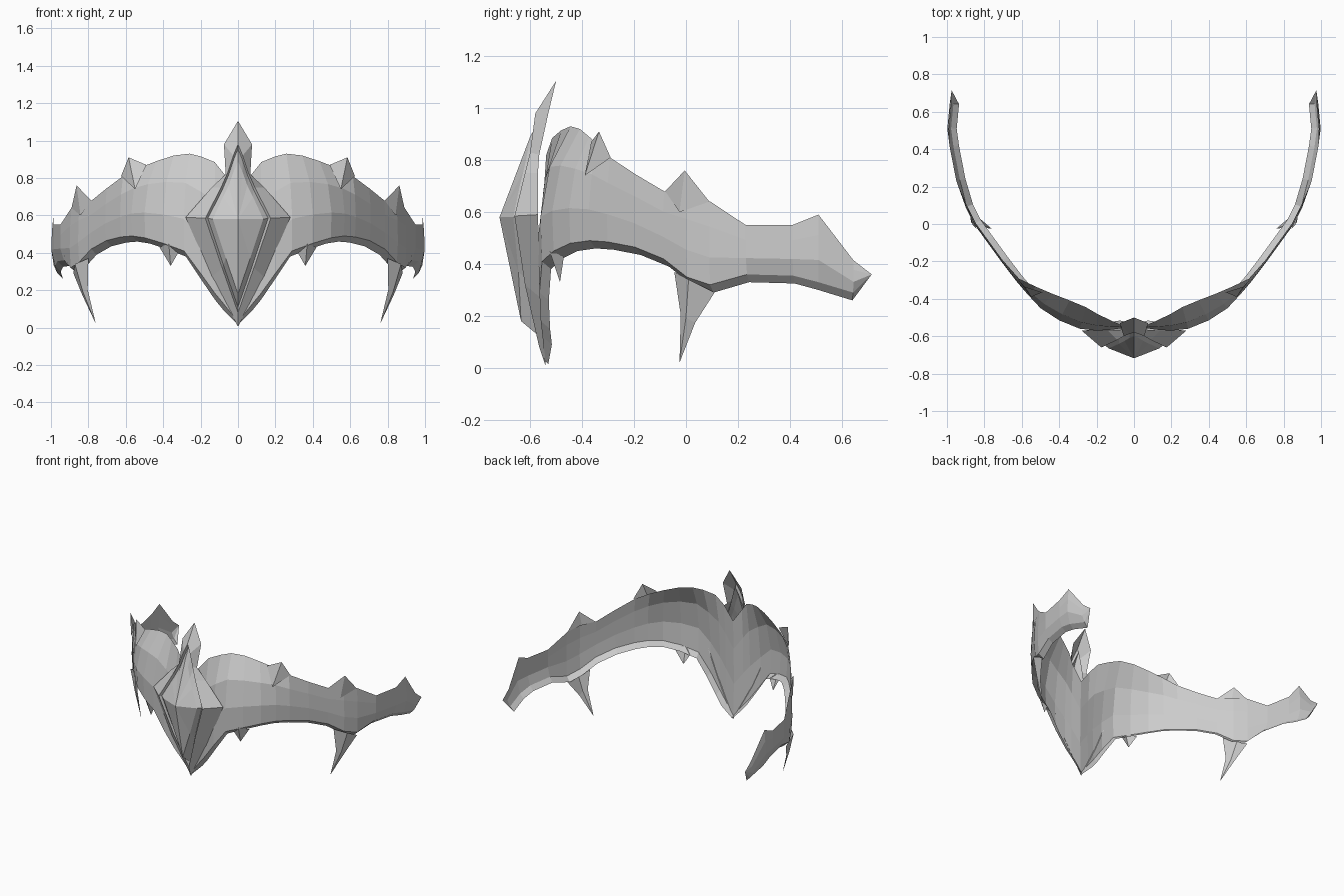
import bpy, bmesh, math
from mathutils import Vector

if "Cube" in bpy.data.objects:
    bpy.data.objects.remove(bpy.data.objects["Cube"], do_unlink=True)

grey = bpy.data.materials.new("plain grey")
grey.use_nodes = True
grey.diffuse_color = (0.6, 0.6, 0.6, 1)
grey.node_tree.nodes["Principled BSDF"].inputs["Base Color"].default_value = (0.6, 0.6, 0.6, 1)


def make_object(name, bm):
    """Turn a bmesh into a flat-shaded object, mirrored across x."""
    bmesh.ops.recalc_face_normals(bm, faces=bm.faces)
    mesh = bpy.data.meshes.new(name)
    bm.to_mesh(mesh)
    bm.free()
    mesh.materials.append(grey)
    obj = bpy.data.objects.new(name, mesh)
    bpy.context.collection.objects.link(obj)
    mod = obj.modifiers.new("mirror", 'MIRROR')
    mod.use_clip = True
    mod.merge_threshold = 0.0005


def bridge(bm, a, b):
    """Join two open rows of vertices with quads."""
    for i in range(len(a) - 1):
        bm.faces.new((a[i], a[i + 1], b[i + 1], b[i]))


def fan(bm, row, point):
    """Join an open row of vertices to a single point."""
    tip = bm.verts.new(point)
    for a, b in zip(row, row[1:]):
        bm.faces.new((a, b, tip))


# Band stations: outer x, outer y, top z, bottom z, inward lean of the top
STATIONS = [
    (0.00, -0.550, 0.72, 0.03, 0.01), (0.07, -0.558, 0.82, 0.12, 0.02),
    (0.12, -0.565, 0.885, 0.18, 0.05), (0.20, -0.570, 0.915, 0.29, 0.09),
    (0.29, -0.560, 0.93, 0.41, 0.12), (0.40, -0.515, 0.92, 0.45, 0.12),
    (0.50, -0.450, 0.89, 0.48, 0.10), (0.57, -0.375, 0.855, 0.49, 0.06),
    (0.63, -0.305, 0.81, 0.485, 0.02), (0.71, -0.200, 0.745, 0.465, 0.01),
    (0.79, -0.090, 0.68, 0.42, 0.01), (0.855, 0.000, 0.67, 0.35, 0.01),
    (0.90, 0.090, 0.64, 0.32, 0.01), (0.95, 0.230, 0.55, 0.36, 0.0),
    (0.985, 0.410, 0.55, 0.355, 0.0), (0.998, 0.510, 0.59, 0.33, 0.01),
    (0.985, 0.645, 0.415, 0.29, 0.01),
]

# Curved open shell with a lip turned in along the lower rim
bm = bmesh.new()
rows = []
for i, (x, y, zt, zb, lean) in enumerate(STATIONS):
    p, q = STATIONS[max(i - 1, 0)], STATIONS[min(i + 1, len(STATIONS) - 1)]
    inward = Vector((-(q[1] - p[1]), q[0] - p[0], 0)).normalized()
    if i == 0:
        inward = Vector((0, 1, 0))
    h = zt - zb
    rear = x > 0.92
    lip = 0.02 if i == 0 else 0.05 if rear else 0.042
    section = [(lip, max(zb - 0.03, 0.015)), (0.02 if rear else 0.006, zb),
               (0, zb + 0.33 * h), (lean * 0.3, zb + 0.7 * h), (lean, zt)]
    rows.append([bm.verts.new(Vector((x, y, z)) + inward * d) for d, z in section])
for a, b in zip(rows, rows[1:]):
    bridge(bm, a, b)
fan(bm, rows[-1], (0.975, 0.715, 0.36))
make_object("band", bm)


def spike(name, base, tip, mid=None):
    """Folded two-sided thorn, bent at an optional middle point."""
    bm = bmesh.new()
    row = [bm.verts.new(p) for p in base]
    if mid:
        centre = sum((Vector(p) for p in base), Vector()) / 3
        inner = [bm.verts.new(Vector(mid) + (Vector(p) - centre) * 0.36) for p in base]
        bridge(bm, row, inner)
        row = inner
    fan(bm, row, tip)
    make_object(name, bm)


# Thorns on the upper and lower rims
spike("front_upper_spike", [(0.49, -0.365, 0.87), (0.55, -0.39, 0.74), (0.625, -0.29, 0.81)],
      (0.585, -0.335, 0.91))
spike("side_upper_spike", [(0.785, -0.08, 0.68), (0.842, -0.025, 0.60), (0.89, 0.09, 0.64)],
      (0.863, -0.005, 0.76))
spike("front_lower_spike", [(0.32, -0.505, 0.40), (0.37, -0.525, 0.45), (0.42, -0.47, 0.43)],
      (0.36, -0.485, 0.33))
spike("side_lower_spike", [(0.80, -0.045, 0.37), (0.872, 0.01, 0.34), (0.88, 0.11, 0.29)],
      (0.76, -0.025, 0.02), (0.822, 0.005, 0.19))

# Centre ornament: half outlines from the top point down to the bottom point
OUTER = [(0, -0.50, 1.105), (0.075, -0.53, 0.98), (0.066, -0.565, 0.82), (0.14, -0.57, 0.75),
         (0.28, -0.57, 0.59), (0.14, -0.56, 0.27), (0, -0.54, 0.005)]
FRAME = [(0, -0.58, 0.98), (0.025, -0.588, 0.92), (0.055, -0.60, 0.83), (0.09, -0.62, 0.75),
         (0.175, -0.66, 0.585), (0.085, -0.62, 0.32), (0, -0.565, 0.08)]
GEM = [(0, -0.60, 0.89), (0.025, -0.61, 0.83), (0.05, -0.625, 0.76), (0.08, -0.64, 0.70),
       (0.135, -0.665, 0.58), (0.065, -0.645, 0.37), (0, -0.635, 0.18)]
groove = [(x * 0.92, y + 0.015, 0.57 + (z - 0.57) * 0.94) for x, y, z in FRAME]

bm = bmesh.new()
loops = [[bm.verts.new(p) for p in line] for line in (OUTER, FRAME, groove, GEM)]
for a, b in zip(loops, loops[1:]):
    bridge(bm, a, b)
fan(bm, loops[-1], (0, -0.718, 0.58))
make_object("centre_ornament", bm)
